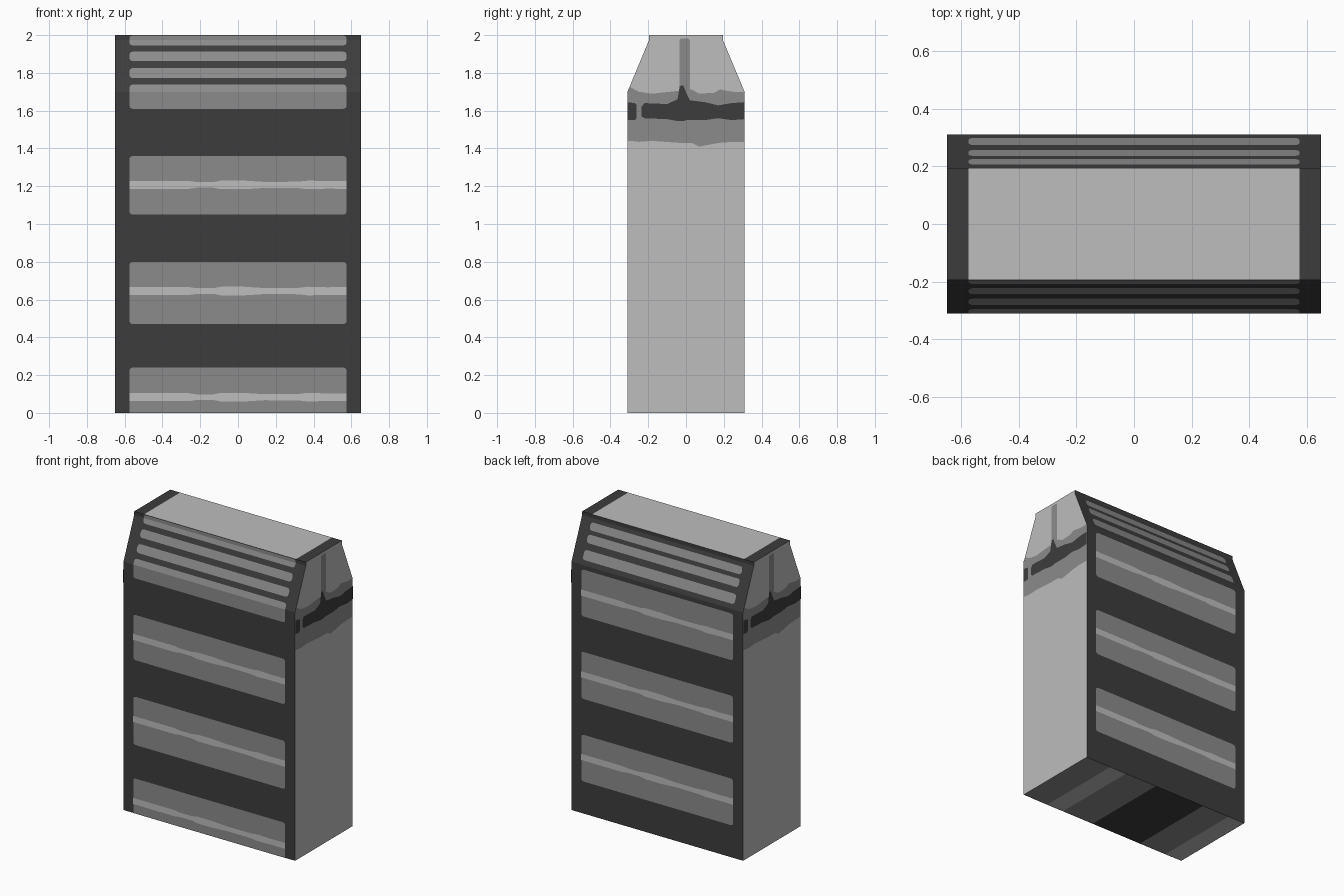
import bpy
import bmesh
from mathutils import Vector

if "Cube" in bpy.data.objects:
    bpy.data.objects.remove(bpy.data.objects["Cube"])

HX, PX = 0.65, 0.575          # half width of the body and of the painted panels
LIFT = 0.0015                 # height of each paint layer above the surface


def material(name, v):
    m = bpy.data.materials.new(name)
    m.diffuse_color = (v, v, v, 1)
    m.use_nodes = True
    m.node_tree.nodes["Principled BSDF"].inputs["Base Color"].default_value = m.diffuse_color
    return m


dark = material("charcoal", 0.046)
mid = material("mid grey", 0.26)
light = material("light grey", 0.51)


def finish(name, bm, mats):
    me = bpy.data.meshes.new(name)
    bm.to_mesh(me)
    bm.free()
    for m in mats:
        me.materials.append(m)
    ob = bpy.data.objects.new(name, me)
    bpy.context.collection.objects.link(ob)
    return ob


def strip(name, pairs, mat, normal):
    """Painted sheet bridging successive pairs of points, facing the normal."""
    bm = bmesh.new()
    rungs = [[bm.verts.new(p) for p in pair] for pair in pairs]
    for (a, b), (c, d) in zip(rungs, rungs[1:]):
        f = bm.faces.new((a, b, d, c))
        f.normal_update()
        if f.normal.dot(Vector(normal)) < 0:
            f.normal_flip()
    return finish(name, bm, [mat])


def depth(z):
    """Half depth of the body at height z."""
    t = min(max((z - 1.70) / 0.275, 0), 1)
    return 0.31 - 0.115 * t


# Body: tapered profile swept along x, with cuts where the colour changes
heights = [0, 1.70, 1.975, 2.0]
profile = [(-depth(z), z) for z in heights] + [(depth(z), z) for z in reversed(heights)]
cuts = [-HX, -PX, -0.52, -0.31, 0.08, 0.325, 0.455, PX, HX]
bm = bmesh.new()
rings = [[bm.verts.new((x, y, z)) for y, z in profile] for x in cuts]
for r, s in zip(rings, rings[1:]):
    for i in range(len(profile)):
        j = (i + 1) % len(profile)
        bm.faces.new((r[i], r[j], s[j], s[i]))
bm.faces.new(rings[0])
bm.faces.new(rings[-1])
bmesh.ops.recalc_face_normals(bm, faces=bm.faces[:])
for f in bm.faces:
    n, x = f.normal, f.calc_center_median().x
    if abs(n.x) > 0.9:
        f.material_index = 2                              # plain ends
    elif n.z > 0.9:
        f.material_index = 2 if abs(x) < PX else 0        # lid
    elif n.z < -0.9:                                      # banded base
        if x < -0.52 or 0.325 < x < 0.455:
            f.material_index = 2
        elif not -0.31 < x < 0.08:
            f.material_index = 1
finish("body", bm, [dark, mid, light])


# Panels on the front (side -1) and back (side 1), corners clipped round
def panel(name, side, lo, hi):
    r = 0.016
    rows = {lo: PX - r, lo + 0.3 * r: PX - 0.3 * r, lo + r: PX,
            hi - r: PX, hi - 0.3 * r: PX - 0.3 * r, hi: PX - r}
    if lo == 0:
        rows = {0: PX, hi - r: PX, hi - 0.3 * r: PX - 0.3 * r, hi: PX - r}
    for fold in (1.70, 1.975):
        if lo + r < fold < hi - r:
            rows[fold] = PX
    pairs = []
    for z in sorted(rows):
        y = side * (depth(z) + LIFT)
        pairs.append(((-rows[z], y, z), (rows[z], y, z)))
    strip(name, pairs, mid, (0, side, 0))


# Slightly wavy highlight line along a panel
WAVE = [(-PX, 0.021), (-0.26, 0.021), (-0.22, 0.015), (-0.13, 0.015), (-0.09, 0.023),
        (0.03, 0.023), (0.14, 0.016), (0.32, 0.017), (0.37, 0.023), (0.47, 0.020), (PX, 0.021)]


def highlight(name, side, zc):
    y = side * (0.31 + 2 * LIFT)
    strip(name, [((-side * x, y, zc - w), (-side * x, y, zc + w)) for x, w in WAVE],
          light, (0, side, 0))


for label, side, bands, lines in (
    ("front", -1,
     [(0, 0.24), (0.47, 0.80), (1.05, 1.36), (1.61, 1.738),
      (1.772, 1.825), (1.862, 1.912), (1.945, 1.998)],
     [0.083, 0.645, 1.207]),
    ("back", 1,
     [(0.22, 0.54), (0.785, 1.107), (1.35, 1.67),
      (1.73, 1.79), (1.83, 1.88), (1.905, 1.952)],
     [0.385, 0.95, 1.51]),
):
    for i, (lo, hi) in enumerate(bands):
        panel(f"{label}_panel_{i + 1}", side, lo, hi)
    for i, zc in enumerate(lines):
        highlight(f"{label}_highlight_{i + 1}", side, zc)


# Ragged collar on both ends; the left end is the right end turned half round
COLLAR = [(-0.31, 1.44, 1.70), (-0.295, 1.44, 1.725), (-0.25, 1.435, 1.70), (-0.18, 1.44, 1.69),
          (-0.04, 1.43, 1.705), (0.03, 1.43, 1.712), (0.07, 1.41, 1.69), (0.15, 1.425, 1.695),
          (0.18, 1.43, 1.712), (0.25, 1.435, 1.70), (0.31, 1.435, 1.70)]
SEAM = [(-0.035, 1.69, 1.975), (-0.028, 1.69, 1.983), (0.012, 1.69, 1.983), (0.02, 1.69, 1.975)]
BAND_TAB = [(-0.31, 1.55, 1.645), (-0.27, 1.55, 1.64), (-0.262, 1.56, 1.63)]
BAND = [(-0.235, 1.57, 1.62), (-0.22, 1.56, 1.64), (-0.10, 1.555, 1.635), (-0.045, 1.545, 1.66),
        (-0.033, 1.545, 1.73), (-0.015, 1.545, 1.735), (0.003, 1.55, 1.69), (0.02, 1.55, 1.655),
        (0.10, 1.55, 1.645), (0.17, 1.56, 1.628), (0.24, 1.55, 1.64), (0.31, 1.555, 1.645)]

for label, s in (("right", 1), ("left", -1)):
    for part, cols, mat, layer in (("collar", COLLAR, mid, 1), ("seam", SEAM, mid, 1.3),
                                   ("band_tab", BAND_TAB, dark, 2), ("band", BAND, dark, 2)):
        x = s * (HX + layer * LIFT)
        strip(f"{label}_{part}", [((x, s * y, lo), (x, s * y, hi)) for y, lo, hi in cols],
              mat, (s, 0, 0))
